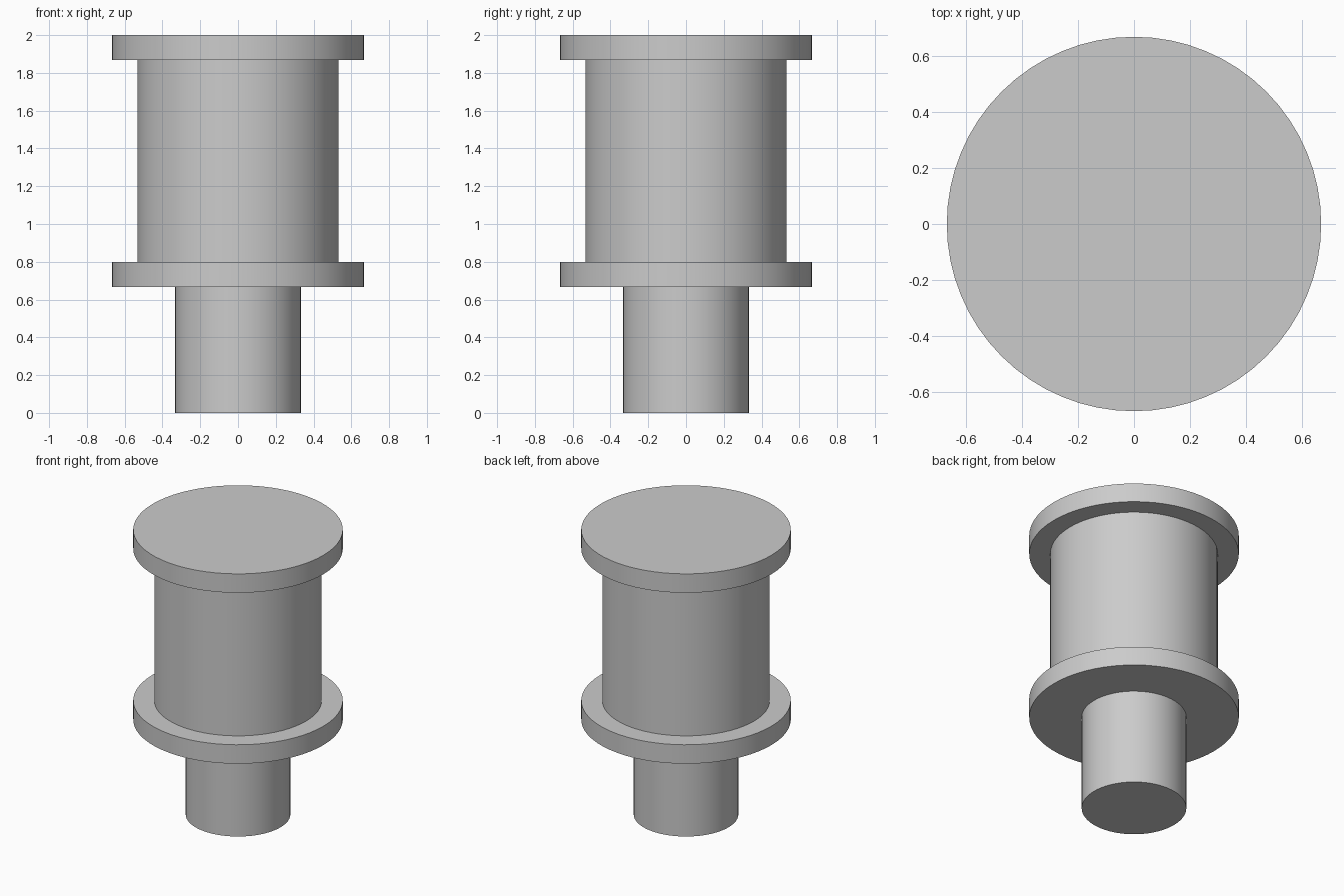
import bpy
import math

cube = bpy.data.objects.get("Cube")
if cube:
    bpy.data.objects.remove(cube, do_unlink=True)

# Plain grey finish
grey = bpy.data.materials.new("light_grey")
grey.use_nodes = True
colour = (0.6, 0.6, 0.6, 1)
grey.diffuse_color = colour
grey.node_tree.nodes["Principled BSDF"].inputs["Base Color"].default_value = colour


def disc(name, radius, bottom, top):
    """Upright round part spanning the given heights."""
    bpy.ops.mesh.primitive_cylinder_add(
        vertices=64, radius=radius, depth=top - bottom,
        location=(0, 0, (bottom + top) / 2))
    part = bpy.context.object
    part.name = part.data.name = name
    part.data.materials.append(grey)
    bpy.ops.object.shade_smooth_by_angle(angle=math.radians(30))
    return part


# Stem, lower flange, drum body and cap, stacked upward
disc("stem", 0.333, 0, 0.667)
disc("lower_flange", 0.667, 0.667, 0.8)
disc("drum_body", 0.533, 0.8, 1.867)
disc("top_cap", 0.667, 1.867, 2)
